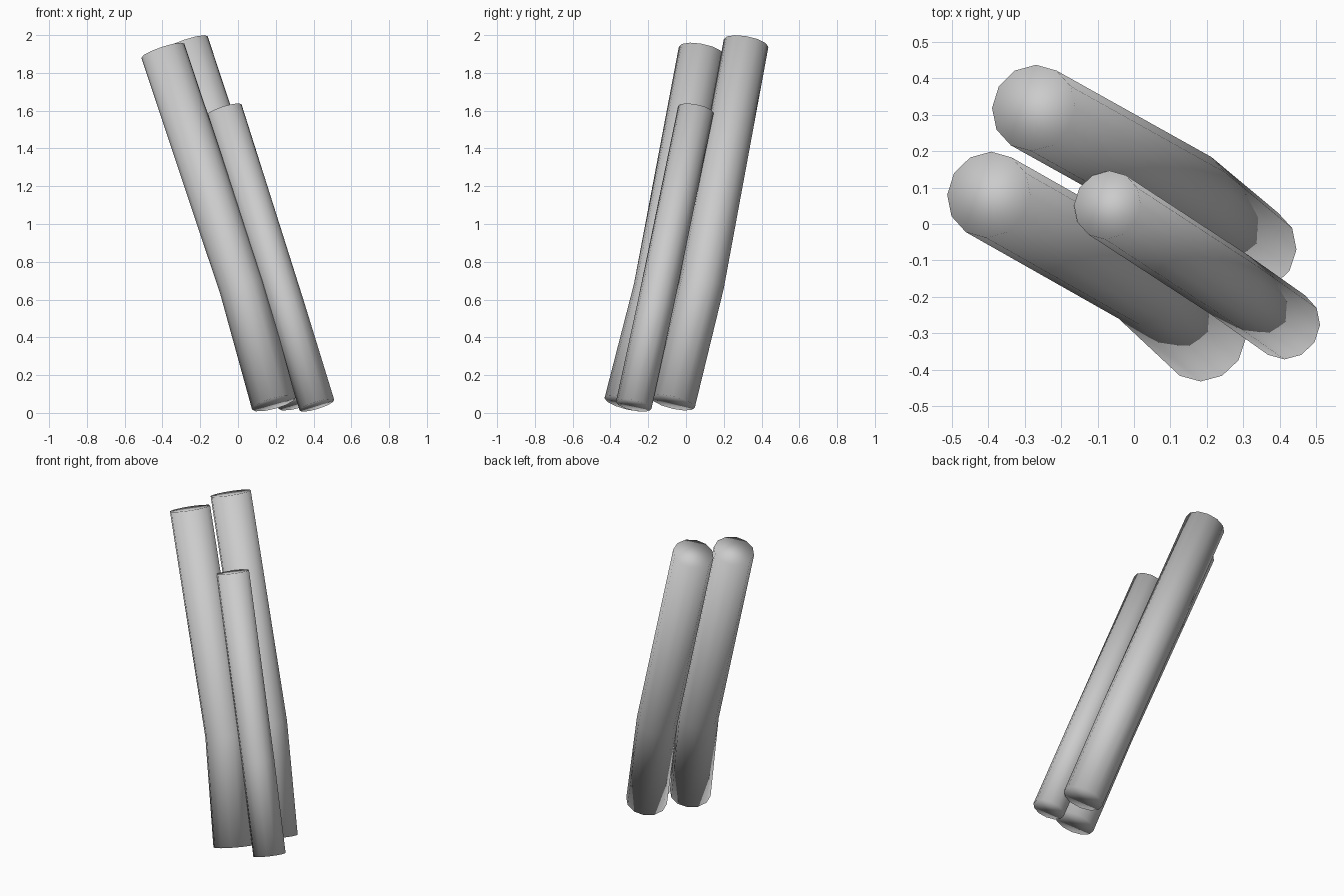
import bpy, bmesh, math
from mathutils import Vector

if "Cube" in bpy.data.objects:
    bpy.data.objects.remove(bpy.data.objects["Cube"])

SIDES = 12


def rod(name, radius, points):
    """Capped round rod through the path points, each ring square to the path."""
    pts = [Vector(p) for p in points]
    bm = bmesh.new()
    rings = []
    for i, p in enumerate(pts):
        tangent = Vector((0, 0, 0))
        if i > 0:
            tangent += (p - pts[i - 1]).normalized()
        if i < len(pts) - 1:
            tangent += (pts[i + 1] - p).normalized()
        tangent.normalize()
        u = Vector((0, 1, 0)).cross(tangent).normalized()
        v = tangent.cross(u)
        rings.append([bm.verts.new(p + radius * (math.cos(a) * u + math.sin(a) * v))
                      for a in (2 * math.pi * k / SIDES for k in range(SIDES))])
    for lo, hi in zip(rings, rings[1:]):
        for k in range(SIDES):
            n = (k + 1) % SIDES
            bm.faces.new((lo[k], lo[n], hi[n], hi[k]))
    bm.faces.new(rings[0][::-1])
    bm.faces.new(rings[-1])
    # soft shading runs over the rims as well
    for f in bm.faces:
        f.smooth = True
    mesh = bpy.data.meshes.new(name)
    bm.to_mesh(mesh)
    bm.free()
    obj = bpy.data.objects.new(name, mesh)
    bpy.context.collection.objects.link(obj)
    return obj


# Two long, slightly bent rods and one shorter, thinner rod in front
rod("back_rod", 0.12, [(0.33, -0.07, 0.055), (0.148, 0.082, 0.68), (-0.275, 0.318, 1.957)])
rod("left_rod", 0.12, [(0.19, -0.315, 0.05), (0.022, -0.158, 0.66), (-0.398, 0.08, 1.917)])
rod("short_rod", 0.096, [(0.418, -0.277, 0.04), (0.258, -0.164, 0.56), (-0.073, 0.052, 1.605)])
